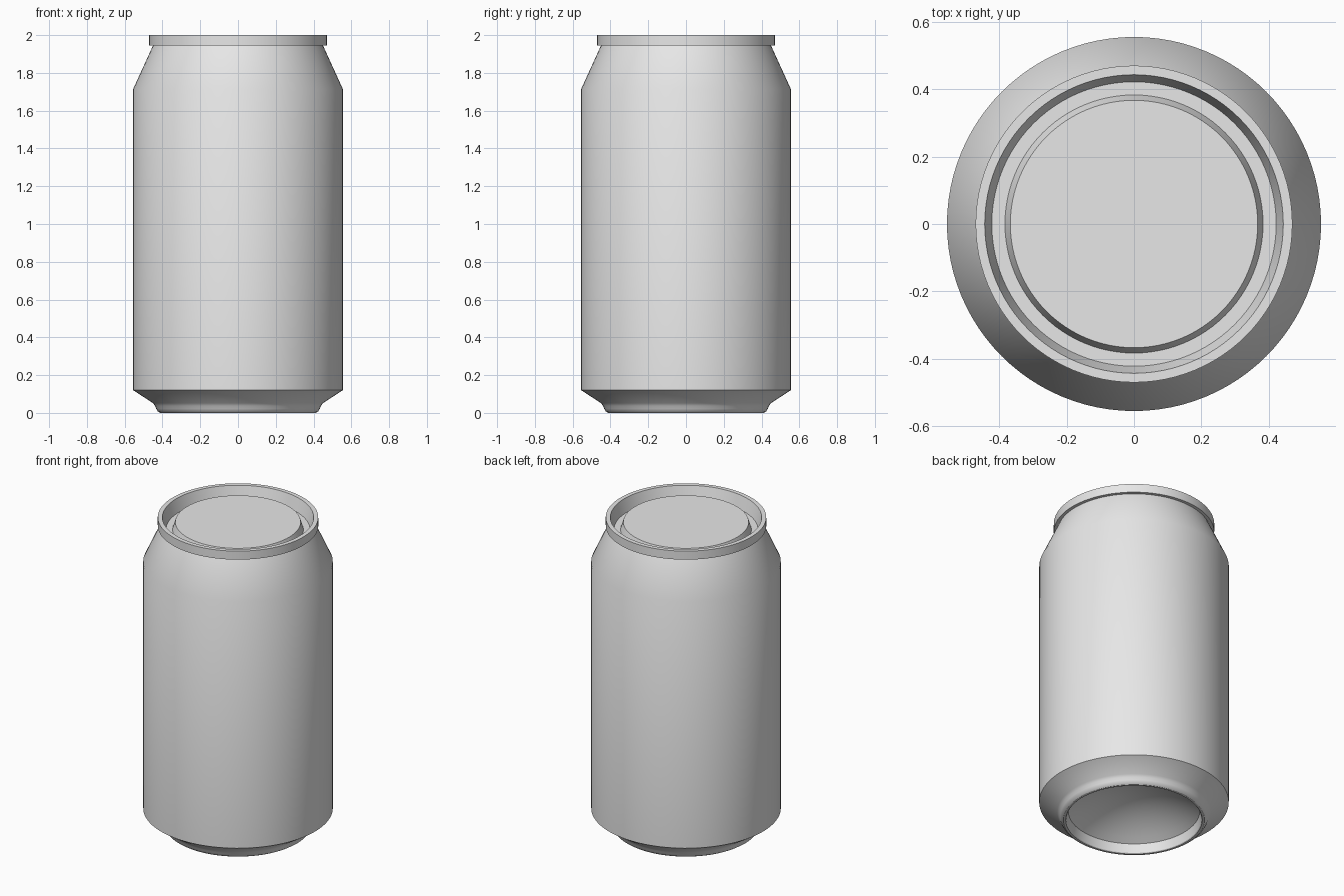
import bpy, bmesh, math

if "Cube" in bpy.data.objects:
    bpy.data.objects.remove(bpy.data.objects["Cube"])

SEGMENTS = 96

aluminium = bpy.data.materials.new("plain_grey_metal")
aluminium.diffuse_color = (0.8, 0.8, 0.8, 1)
aluminium.use_nodes = True
aluminium.node_tree.nodes["Principled BSDF"].inputs["Base Color"].default_value = aluminium.diffuse_color


def lathe(name, profile):
    """Revolve (radius, height) points around z; radius 0 closes to a point."""
    bm = bmesh.new()
    rings = []
    for r, z in profile:
        if r == 0:
            rings.append([bm.verts.new((0, 0, z))] * SEGMENTS)
        else:
            angles = [2 * math.pi * i / SEGMENTS for i in range(SEGMENTS)]
            rings.append([bm.verts.new((r * math.cos(a), r * math.sin(a), z)) for a in angles])
    for low, high in zip(rings, rings[1:]):
        for i in range(SEGMENTS):
            j = (i + 1) % SEGMENTS
            corners = dict.fromkeys((low[i], low[j], high[j], high[i]))
            bm.faces.new(list(corners))
    mesh = bpy.data.meshes.new(name)
    bm.to_mesh(mesh)
    bm.free()
    mesh.materials.append(aluminium)
    obj = bpy.data.objects.new(name, mesh)
    bpy.context.collection.objects.link(obj)
    bpy.ops.object.select_all(action="DESELECT")
    obj.select_set(True)
    bpy.context.view_layer.objects.active = obj
    bpy.ops.object.shade_smooth_by_angle(angle=math.radians(30))
    return obj


# Domed underside, hollowed up into the can
DOME_R, DOME_EDGE, DOME_TOP = 0.385, 0.06, 0.19
dome = []
for k in range(11):
    t = k / 10
    dome.append((DOME_R * t, DOME_EDGE + (DOME_TOP - DOME_EDGE) * (1 - t * t)))
lathe("bottom_dome", dome)

# Standing ring and tapered base
lathe("base_ring", [(DOME_R, DOME_EDGE), (0.395, 0.005), (0.40, 0.0), (0.413, 0.0),
                    (0.425, 0.008), (0.433, 0.022), (0.439, 0.037), (0.45, 0.052),
                    (0.555, 0.12)])

# Straight wall with sloping shoulder
lathe("body", [(0.555, 0.12), (0.555, 1.715), (0.45, 1.945)])

# Raised rim at the top
lathe("rim", [(0.45, 1.945), (0.47, 1.945), (0.47, 2.0), (0.443, 2.0)])

# Sunken lid: inner wall, groove and central panel
lathe("lid", [(0.443, 2.0), (0.422, 1.92), (0.383, 1.92), (0.367, 1.97), (0, 1.97)])
